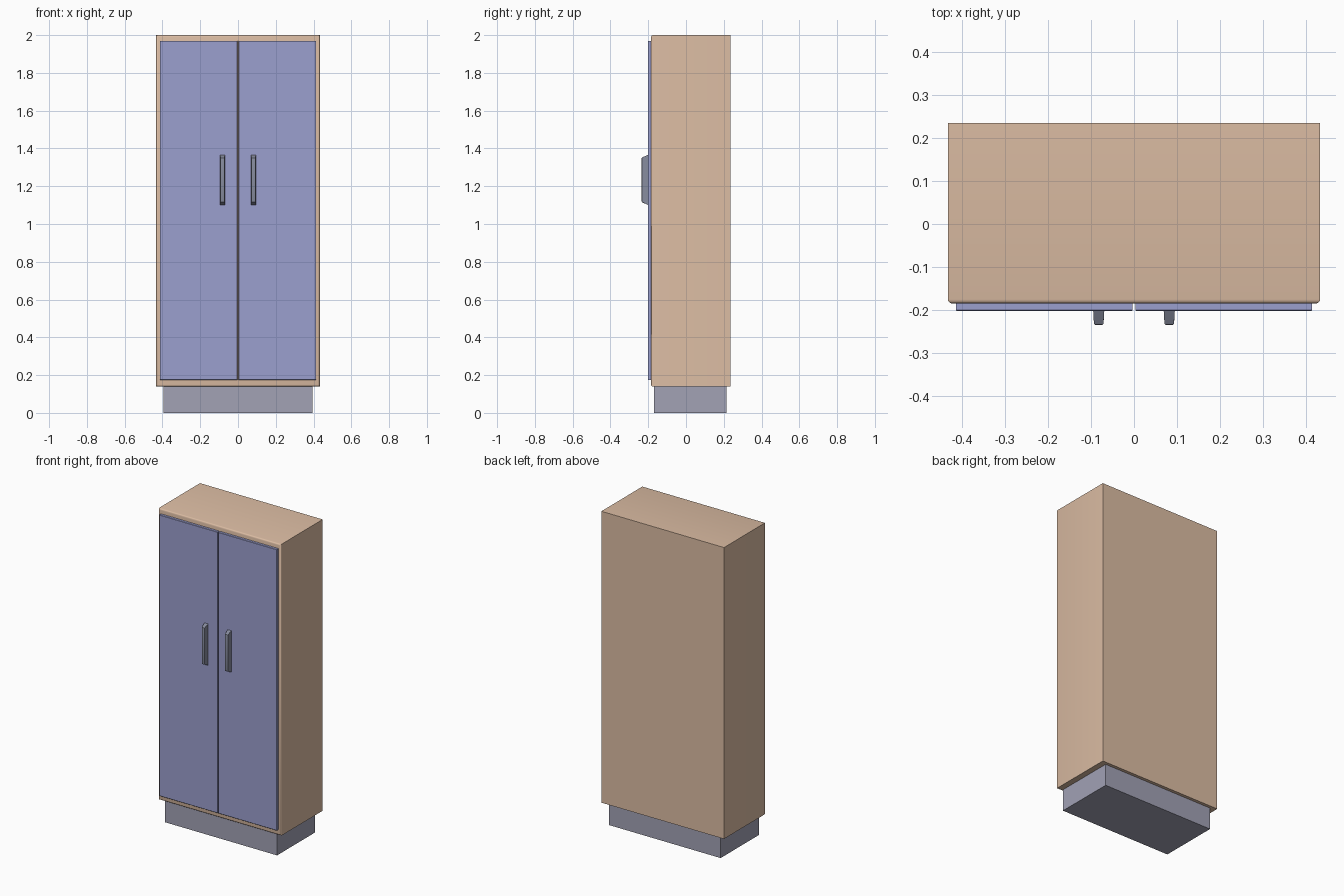
import bpy, bmesh

if "Cube" in bpy.data.objects:
    bpy.data.objects.remove(bpy.data.objects["Cube"])


def material(name, rgb):
    m = bpy.data.materials.new(name)
    m.diffuse_color = (*rgb, 1)
    m.use_nodes = True
    m.node_tree.nodes["Principled BSDF"].inputs["Base Color"].default_value = m.diffuse_color
    return m


WOOD = material("tan wood", (0.72, 0.51, 0.37))
DOOR = material("lavender door", (0.33, 0.35, 0.62))
BASE = material("pale grey base", (0.36, 0.36, 0.46))
METAL = material("grey metal", (0.24, 0.26, 0.34))


def box(name, lo, hi, mat, front_bevel=0.0, segments=2, inset=(0, 0)):
    """Box from corner to corner; the front can be tapered and rounded."""
    bm = bmesh.new()
    bmesh.ops.create_cube(bm, size=1)
    for v in bm.verts:
        front = v.co.y < 0
        side = [1 if c > 0 else -1 for c in v.co]
        v.co = [lo[i] if side[i] < 0 else hi[i] for i in range(3)]
        if front:
            v.co.x -= side[0] * inset[0]
            v.co.z -= side[2] * inset[1]
    if front_bevel:
        edges = [e for e in bm.edges
                 if all(abs(v.co.y - lo[1]) < 1e-5 for v in e.verts)]
        bmesh.ops.bevel(bm, geom=edges, offset=front_bevel, segments=segments,
                        profile=0.5, affect='EDGES')
    bmesh.ops.recalc_face_normals(bm, faces=bm.faces)
    me = bpy.data.meshes.new(name)
    bm.to_mesh(me)
    bm.free()
    me.materials.append(mat)
    ob = bpy.data.objects.new(name, me)
    bpy.context.collection.objects.link(ob)
    bpy.ops.object.select_all(action='DESELECT')
    ob.select_set(True)
    bpy.context.view_layer.objects.active = ob
    bpy.ops.object.shade_smooth_by_angle(angle=0.6)
    return ob


# Recessed plinth and cabinet body with a rounded front rim
box("plinth", (-0.395, -0.17, 0), (0.395, 0.215, 0.14), BASE)
box("cabinet_body", (-0.433, -0.185, 0.14), (0.433, 0.235, 2.0), WOOD, 0.01, 3)

# Pair of doors with tapered upright handles
for s, side in ((-1, "left"), (1, "right")):
    x0, x1 = sorted((s * 0.003, s * 0.414))
    box(side + "_door", (x0, -0.202, 0.175), (x1, -0.184, 1.97), DOOR, 0.002, 1)
    hx = s * 0.082
    box(side + "_handle", (hx - 0.013, -0.235, 1.1), (hx + 0.013, -0.2, 1.367),
        METAL, 0.004, 2, inset=(0.002, 0.016))
